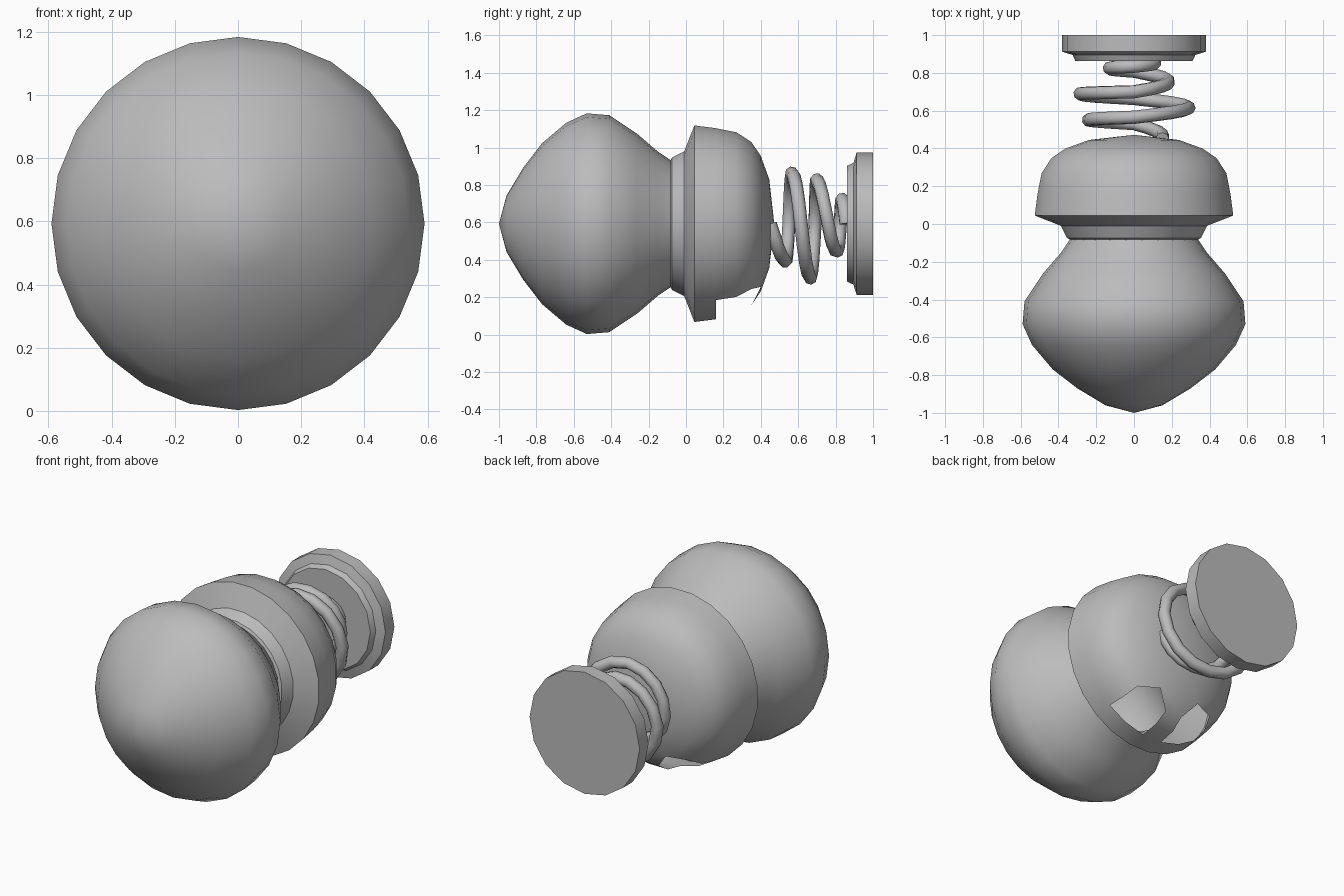
import bpy, bmesh, math

if "Cube" in bpy.data.objects:
    bpy.data.objects.remove(bpy.data.objects["Cube"])

Z = 0.593  # height of the long axis

grey = bpy.data.materials.new("plain grey")
grey.diffuse_color = (0.5, 0.5, 0.5, 1)
grey.use_nodes = True
grey.node_tree.nodes["Principled BSDF"].inputs["Base Color"].default_value = grey.diffuse_color


def finish(bm, name):
    bmesh.ops.recalc_face_normals(bm, faces=bm.faces[:])
    mesh = bpy.data.meshes.new(name)
    bm.to_mesh(mesh)
    bm.free()
    ob = bpy.data.objects.new(name, mesh)
    bpy.context.collection.objects.link(ob)
    mesh.materials.append(grey)
    return ob


def lathe(profile, sides, offset=0.0):
    """Revolve (y, radius) points about the y axis, angle 0 pointing down."""
    bm = bmesh.new()
    rings = []
    for y, r in profile:
        if r == 0:
            rings.append([bm.verts.new((0, y, Z))] * sides)
            continue
        ring = []
        for i in range(sides):
            a = 2 * math.pi * (i + offset) / sides
            ring.append(bm.verts.new((r * math.sin(a), y, Z - r * math.cos(a))))
        rings.append(ring)
    for lo, hi in zip(rings, rings[1:]):
        for i in range(sides):
            j = (i + 1) % sides
            quad = [lo[i], lo[j], hi[j], hi[i]]
            bm.faces.new(list(dict.fromkeys(quad)))
    return bm, rings


# rounded bulb at the front
bm, _ = lathe([(-1, 0), (-.96, .15), (-.87, .30), (-.77, .43), (-.64, .54),
               (-.53, .59), (-.41, .58), (-.26, .48), (-.15, .385), (-.082, .34)], 24)
parts = [finish(bm, "front_bulb")]

# collar
bm, _ = lathe([(-.085, .335), (-.075, .357), (-.01, .39)], 24, .5)
parts.append(finish(bm, "collar"))

# domed cap with two pointed openings underneath
bm, rings = lathe([(-.01, .39), (.045, .53), (.16, .515), (.27, .493), (.35, .44),
                   (.40, .365), (.445, .24), (.472, 0)], 24, .5)
bm.faces.ensure_lookup_table()
doomed, corners = [], []
for first in (0, 22 - 1):  # columns either side of the bottom strut
    cols = (first, first + 1)
    for row in (2, 3, 4):
        doomed += [bm.faces[row * 24 + c] for c in cols]
    lo, hi = rings[4], rings[5]
    a, m, b = first, first + 1, (first + 2) % 24
    corners += [(lo[a], hi[m], hi[a]), (lo[b], hi[b], hi[m])]
bmesh.ops.delete(bm, geom=doomed, context='FACES_ONLY')
for tri in corners:
    bm.faces.new(tri)
parts.append(finish(bm, "domed_cap"))

# coil spring: radius and y at every quarter turn, starting on the right
turns = [(.15, .45), (.20, .53), (.24, .55), (.27, .565), (.29, .615), (.29, .665),
         (.285, .69), (.235, .70), (.18, .76), (.145, .81), (.13, .825), (.13, .835), (.11, .855)]
path, steps = [], 4
for k in range((len(turns) - 1) * steps + 1):
    q = min(k // steps, len(turns) - 2)
    f = k / steps - q
    r = turns[q][0] * (1 - f) + turns[q + 1][0] * f
    y = turns[q][1] * (1 - f) + turns[q + 1][1] * f
    a = k / steps * math.pi / 2
    path.append((r * math.cos(a), y, Z - r * math.sin(a)))
curve = bpy.data.curves.new("coil_spring", 'CURVE')
curve.dimensions = '3D'
curve.bevel_depth = .036
curve.bevel_resolution = 2
curve.use_fill_caps = True
spline = curve.splines.new('POLY')
spline.points.add(len(path) - 1)
for p, co in zip(spline.points, path):
    p.co = (*co, 1)
curve.materials.append(grey)
spring = bpy.data.objects.new("coil_spring", curve)
bpy.context.collection.objects.link(spring)

# round base plate at the back
bm, _ = lathe([(.862, 0), (.862, .31), (.895, .325), (.912, .38), (1, .38), (1, 0)], 16)
parts.append(finish(bm, "base_plate"))

# smooth shading with sharp edges kept
bpy.ops.object.select_all(action='DESELECT')
for ob in parts:
    ob.select_set(True)
bpy.context.view_layer.objects.active = parts[0]
bpy.ops.object.shade_smooth_by_angle(angle=math.radians(35))
